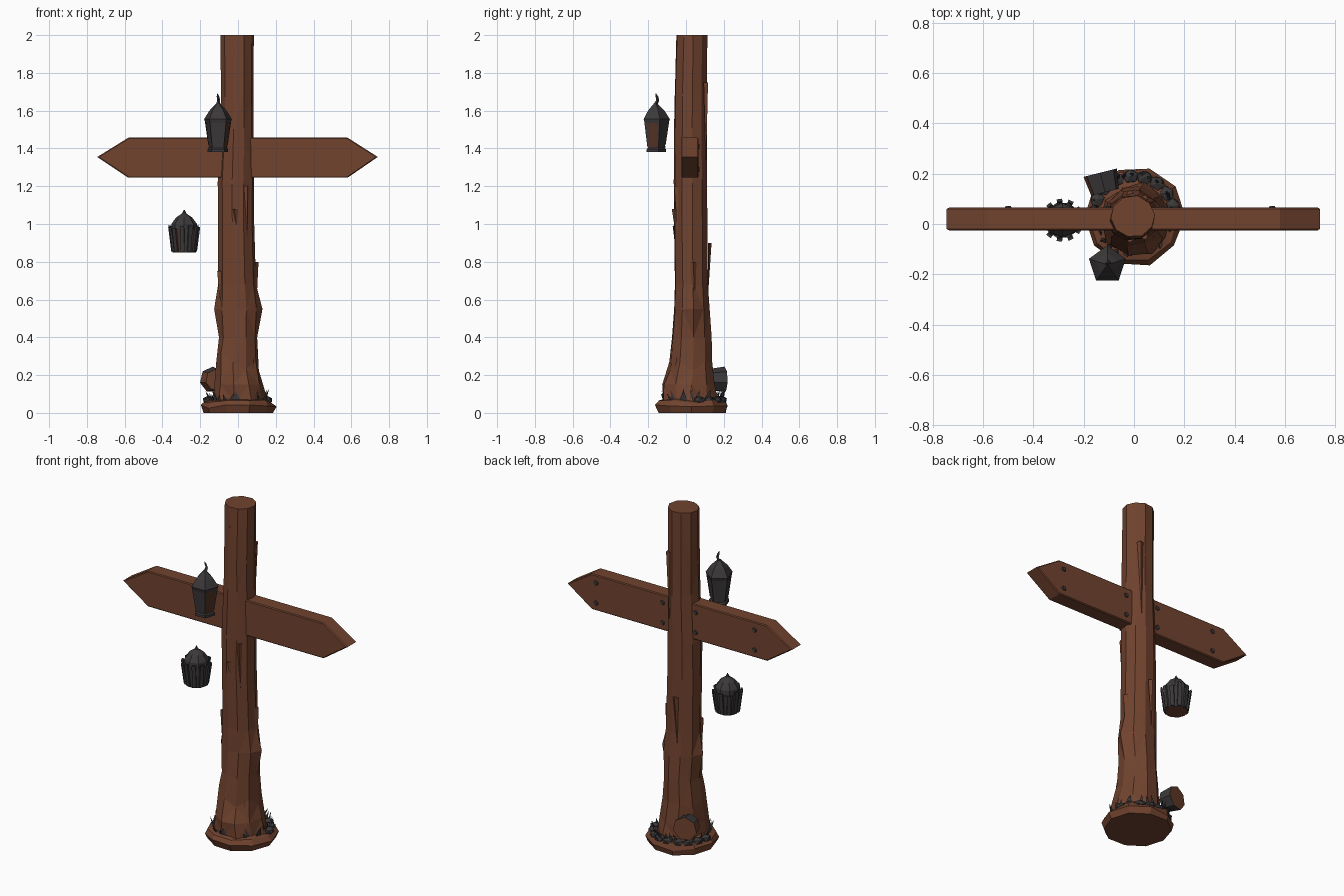
import bpy, bmesh, random
from math import sin, cos, pi, radians
from mathutils import Vector, Matrix

random.seed(4)
cube = bpy.data.objects.get("Cube")
if cube:
    bpy.data.objects.remove(cube, do_unlink=True)


def material(name, rgb):
    m = bpy.data.materials.new(name)
    m.use_nodes = True
    m.diffuse_color = (*rgb, 1)
    m.node_tree.nodes["Principled BSDF"].inputs["Base Color"].default_value = (*rgb, 1)
    return m


WOOD = material("brown wood", (0.165, 0.056, 0.028))
IRON = material("dark grey iron", (0.045, 0.040, 0.041))
PANEL = material("dark brown panel", (0.085, 0.033, 0.02))


def finish(name, bm, mats, rule=None):
    """Turn a bmesh into an object; rule picks a material from a face."""
    bmesh.ops.recalc_face_normals(bm, faces=bm.faces)
    bm.normal_update()
    if rule:
        for f in bm.faces:
            f.material_index = rule(f)
    me = bpy.data.meshes.new(name)
    bm.to_mesh(me)
    bm.free()
    for m in mats:
        me.materials.append(m)
    ob = bpy.data.objects.new(name, me)
    bpy.context.collection.objects.link(ob)
    return ob


def loft(bm, rings, n, phase=0.0, jitter=0.0):
    """Skin elliptical rings given as (z, x centre, y centre, x radius, y radius)."""
    loops = []
    for z, cx, cy, rx, ry in rings:
        loop = []
        for i in range(n):
            a = phase + 2 * pi * i / n
            k = 1 + random.uniform(-jitter, jitter)
            loop.append(bm.verts.new((cx + rx * k * cos(a), cy + ry * k * sin(a), z)))
        loops.append(loop)
    for a, b in zip(loops, loops[1:]):
        for i in range(n):
            j = (i + 1) % n
            bm.faces.new((a[i], a[j], b[j], b[i]))
    bm.faces.new(loops[0][::-1])
    bm.faces.new(loops[-1])
    return loops


def spike(bm, base, tip, width, side):
    """Three-sided shard from a base point to a tip."""
    base, tip, side = Vector(base), Vector(tip), Vector(side).normalized()
    depth = (tip - base).cross(side).normalized()
    foot = [bm.verts.new(base + v * width) for v in (side, -side, depth)]
    top = bm.verts.new(tip)
    bm.faces.new(foot)
    for i in range(3):
        bm.faces.new((foot[i], foot[(i + 1) % 3], top))


def radial(a, r, z, cx=0.0, cy=0.03):
    return Vector((cx + r * cos(a), cy + r * sin(a), z))


# Post with flared foot and knots on both sides
bm = bmesh.new()
loops = loft(bm, [
    (0.05, 0.01, 0.02, 0.14, 0.14), (0.15, 0.005, 0.015, 0.128, 0.142),
    (0.27, -0.003, 0.025, 0.115, 0.115), (0.40, 0.0, 0.03, 0.102, 0.106),
    (0.55, 0.0, 0.03, 0.112, 0.097), (0.68, -0.005, 0.028, 0.102, 0.09),
    (1.00, -0.01, 0.025, 0.097, 0.091), (1.22, -0.01, 0.025, 0.097, 0.09),
    (1.50, -0.004, 0.024, 0.089, 0.088), (1.68, -0.005, 0.025, 0.088, 0.088),
    (2.00, -0.005, 0.03, 0.09, 0.083)], 10, 0.1, 0.025)
for i, push in ((0, 0.018), (5, -0.016)):
    loops[4][i].co.x += push
for i in range(0, 10, 2):
    loops[0][i].co.xy *= 1.1
    loops[2][i].co.z += random.uniform(-0.05, 0.05)
bmesh.ops.triangulate(bm, faces=[f for f in bm.faces if len(f.verts) == 4])
finish("post", bm, [WOOD])

# Bark splinters lying along the post
bm = bmesh.new()
for deg, z0, z1, r in ((-62, 1.2, 0.93, 0.088), (-85, 0.2, 0.42, 0.102),
                       (-50, 0.1, 0.3, 0.116), (5, 0.8, 0.42, 0.092),
                       (200, 0.75, 0.5, 0.1), (100, 0.9, 0.62, 0.09),
                       (150, 0.45, 0.75, 0.097), (-110, 1.8, 1.98, 0.085),
                       (-100, 1.08, 0.98, 0.09), (60, 1.75, 1.3, 0.083)):
    a = radians(deg)
    spike(bm, radial(a, r, z0), radial(a + 0.1, r, z1), 0.017, (-sin(a), cos(a), 0))
finish("bark_splinters", bm, [WOOD])

# Earth mound at the foot
bm = bmesh.new()
mound = loft(bm, [(0.0, 0, 0.03, 0.185, 0.185), (0.035, 0, 0.03, 0.2, 0.2),
                  (0.065, 0, 0.03, 0.18, 0.18), (0.08, 0, 0.03, 0.12, 0.12)], 10, 0, 0.03)
for v in mound[1] + mound[2]:
    v.co.z += random.uniform(-0.012, 0.008)
finish("mound", bm, [WOOD])

# Ragged ring of dark tufts around the foot
bm = bmesh.new()
for i in range(30):
    a = 2 * pi * i / 30 + random.uniform(-0.08, 0.08)
    r = 0.15 + 0.015 * max(0, sin(a))
    tip = radial(a + random.uniform(-0.2, 0.2), r + random.uniform(0.0, 0.025),
                 random.uniform(0.085, 0.13))
    spike(bm, radial(a, r, 0.055), tip, 0.016, (-sin(a), cos(a), 0))
finish("tufts", bm, [IRON])

bm = bmesh.new()
for i in range(9):
    a = radians(15 + 20 * i)
    bmesh.ops.create_icosphere(bm, subdivisions=1, radius=1, matrix=Matrix.Translation(
        radial(a, 0.16, 0.068)) @ Matrix.Rotation(a, 4, "Z") @ Matrix.Diagonal((0.03, 0.035, 0.022, 1)))
finish("foot_clods", bm, [IRON])

# Stubby block leaning on the back of the foot
bm = bmesh.new()
bmesh.ops.create_cone(bm, cap_ends=True, segments=7, radius1=0.07, radius2=0.058, depth=0.08,
                      matrix=Matrix.Translation((-0.125, 0.165, 0.175))
                      @ Matrix.Rotation(radians(14), 4, "Z") @ Matrix.Rotation(radians(90), 4, "X"))
finish("foot_block", bm, [IRON, WOOD],
       lambda f: int(f.normal.x < -0.5 or abs(f.normal.y) > 0.8))

# Sign board pointed at both ends
bm = bmesh.new()
outline = [(-0.745, 1.355), (-0.58, 1.245), (0.58, 1.245),
           (0.74, 1.355), (0.58, 1.457), (-0.58, 1.457)]
face = bm.faces.new([bm.verts.new((x, -0.025, z)) for x, z in outline])
ext = bmesh.ops.extrude_face_region(bm, geom=[face])
bmesh.ops.translate(bm, vec=(0, 0.09, 0), verts=[v for v in ext["geom"] if isinstance(v, bmesh.types.BMVert)])
bmesh.ops.bevel(bm, geom=[e for e in bm.edges if abs(e.verts[0].co.y - e.verts[1].co.y) < 0.01],
                offset=0.005, segments=1, affect="EDGES")
finish("sign_board", bm, [WOOD])

# Nail heads on the back of the board
bm = bmesh.new()
for x in (-0.5, -0.11, 0.11, 0.55):
    for z in (1.29, 1.41):
        bmesh.ops.create_cone(bm, cap_ends=True, segments=6, radius1=0.016, radius2=0.012, depth=0.008,
                              matrix=Matrix.Translation((x, 0.067, z)) @ Matrix.Rotation(radians(-90), 4, "X"))
finish("nails", bm, [IRON])

# Upper lantern: five-sided body, overhanging roof and hook
LX, LY = -0.106, -0.162
START = radians(-54)


def stack(levels, cx, cy):
    return [(z, cx, cy, r, r) for z, r in levels]


bm = bmesh.new()
loft(bm, stack([(1.39, 0.048), (1.545, 0.068)], LX, LY), 5, START)
finish("upper_lantern_body", bm, [IRON, PANEL], lambda f: int(f.normal.x > 0.8))
bm = bmesh.new()
loft(bm, stack([(1.38, 0.057), (1.395, 0.057), (1.405, 0.046)], LX, LY), 5, START)
loft(bm, stack([(1.535, 0.07), (1.555, 0.077), (1.6, 0.048), (1.64, 0.008)], LX, LY), 5, START)
for i in range(5):
    a = START + 2 * pi * i / 5
    spike(bm, radial(a, 0.065, 1.55, LX, LY), radial(a, 0.05, 1.39, LX, LY), 0.009, (-sin(a), cos(a), 0))
loft(bm, [(1.63, LX, LY, 0.012, 0.012), (1.655, LX + 0.004, LY + 0.012, 0.008, 0.008),
          (1.675, LX, LY + 0.008, 0.007, 0.007), (1.692, LX - 0.002, LY + 0.002, 0.001, 0.001)], 4)
finish("upper_lantern_frame", bm, [IRON])

# Lower lantern: basket of slats around a cup, with a domed cap
BX, BY = -0.285, 0.015
bm = bmesh.new()
loft(bm, stack([(0.85, 0.062), (0.97, 0.073)], BX, BY), 10)
finish("lower_lantern_cup", bm, [IRON, PANEL, WOOD],
       lambda f: 2 if f.normal.z < -0.8 else int(f.normal.y < -0.5 and f.normal.x < 0))
bm = bmesh.new()
loft(bm, stack([(0.96, 0.07), (1.0, 0.068), (1.035, 0.042), (1.055, 0.012), (1.075, 0.002)], BX, BY), 8)
finish("lower_lantern_cap", bm, [IRON])
bm = bmesh.new()
for i in range(11):
    a = 2 * pi * i / 11
    top = random.uniform(0.965, 0.995)
    low, high = radial(a, 0.063, 0.855, BX, BY), radial(a, 0.08, top, BX, BY)
    side = Vector((-sin(a), cos(a), 0)) * 0.011
    out = Vector((cos(a), sin(a), 0)) * 0.005
    rings = [[bm.verts.new(p + s * side + t * out) for s, t in ((-1, -1), (1, -1), (1, 1), (-1, 1))]
             for p in (low, high)]
    for j in range(4):
        k = (j + 1) % 4
        bm.faces.new((rings[0][j], rings[0][k], rings[1][k], rings[1][j]))
    bm.faces.new(rings[0])
    bm.faces.new(rings[1])
finish("lower_lantern_slats", bm, [IRON])
